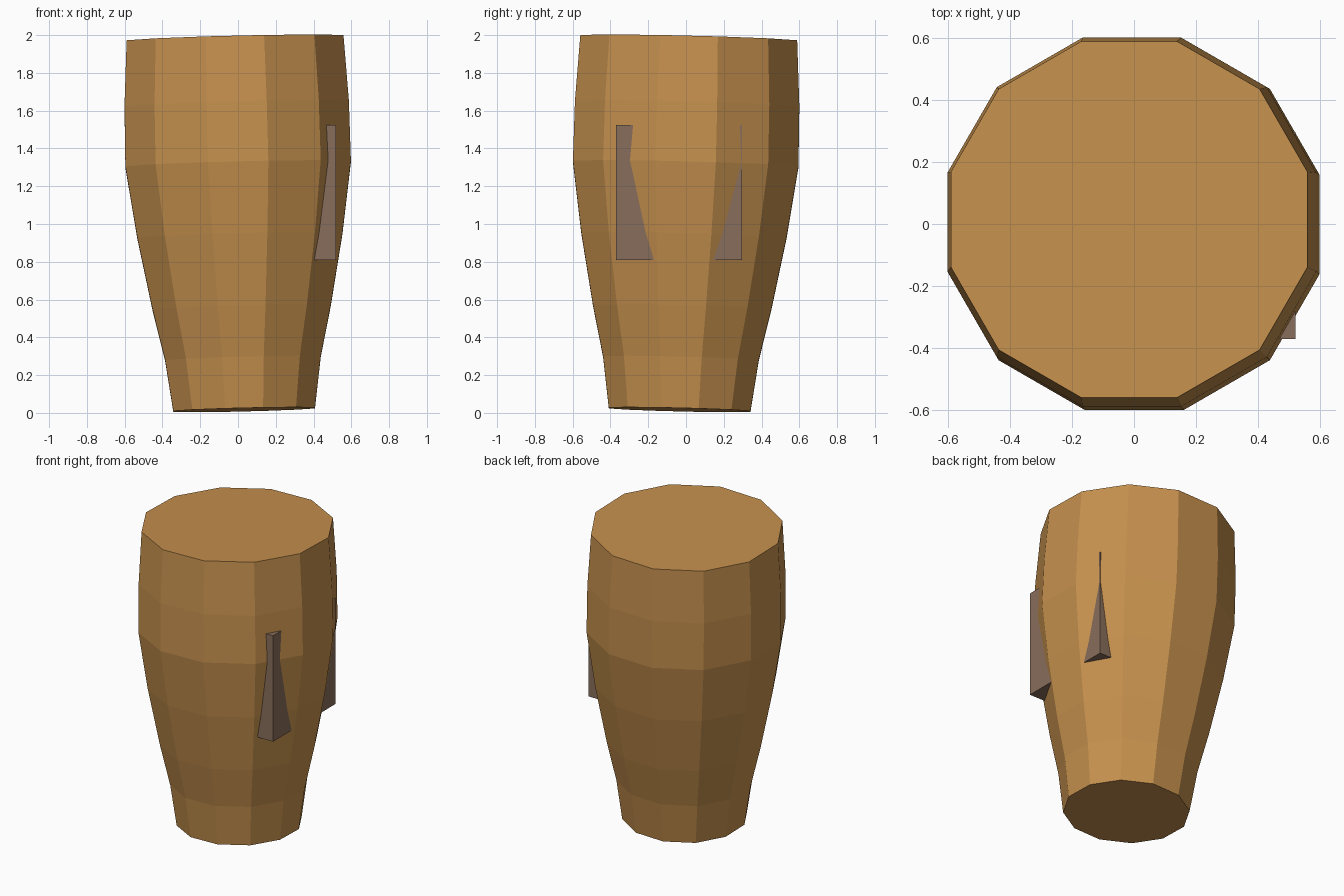
import bpy, bmesh, math
from mathutils import Vector

if "Cube" in bpy.data.objects:
    bpy.data.objects.remove(bpy.data.objects["Cube"])


def material(name, rgb):
    m = bpy.data.materials.new(name)
    m.diffuse_color = (*rgb, 1)
    m.use_nodes = True
    m.node_tree.nodes["Principled BSDF"].inputs["Base Color"].default_value = m.diffuse_color
    return m


def finish(bm, name, mat):
    bmesh.ops.recalc_face_normals(bm, faces=bm.faces)
    mesh = bpy.data.meshes.new(name)
    bm.to_mesh(mesh)
    bm.free()
    mesh.materials.append(mat)
    obj = bpy.data.objects.new(name, mesh)
    bpy.context.collection.objects.link(obj)
    return obj


wood = material("warm wood", (0.56, 0.28, 0.075))
block = material("grey brown", (0.25, 0.155, 0.105))

# Barrel-shaped twelve-sided body, leaning slightly to the back left
SIDES = 12
PROFILE = [(0.375, 0.017), (0.412, 0.288), (0.472, 0.558), (0.543, 0.938),
           (0.597, 1.317), (0.594, 1.635), (0.574, 1.983)]  # flat radius, height
LEAN = 0.0245
bm = bmesh.new()
rings = []
for flat, z in PROFILE:
    r = flat / math.cos(math.pi / SIDES)
    centre = Vector((0.033 - LEAN * z, -0.034 + LEAN * z, z))
    ring = []
    for i in range(SIDES):
        a = (i + 0.5) * math.tau / SIDES
        x, y = r * math.cos(a), r * math.sin(a)
        ring.append(bm.verts.new(centre + Vector((x, y, LEAN * (x - y)))))
    rings.append(ring)
for low, high in zip(rings, rings[1:]):
    for i in range(SIDES):
        j = (i + 1) % SIDES
        bm.faces.new((low[i], low[j], high[j], high[i]))
bm.faces.new(rings[0])
bm.faces.new(rings[-1])
finish(bm, "drum_body", wood)

# Upright block set inside the body, its two right-hand corners poking out
lo, hi = Vector((0.0, -0.37, 0.81)), Vector((0.52, 0.297, 1.525))
bm = bmesh.new()
bmesh.ops.create_cube(bm, size=1)
for v in bm.verts:
    v.co = (lo + hi) / 2 + v.co * (hi - lo)
finish(bm, "side_block", block)
